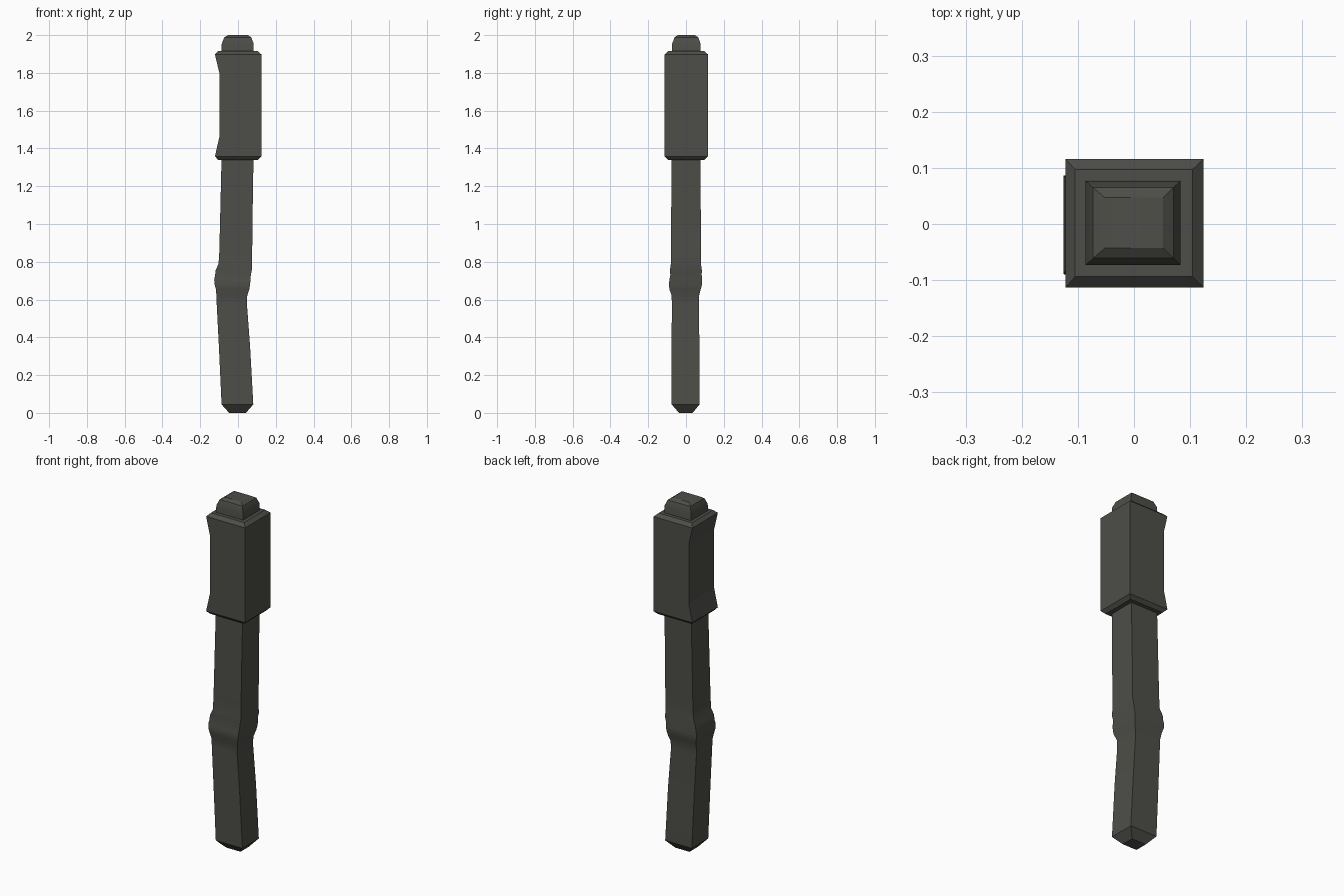
import bpy, bmesh

mat = bpy.data.materials.new("dark grey")
mat.diffuse_color = (0.075, 0.075, 0.065, 1)


def loft(name, rings, smooth=30):
    """Stack of rectangles: each ring is (z, x0, x1, y0, y1)."""
    bm = bmesh.new()
    loops = [[bm.verts.new(p) for p in ((x0, y0, z), (x1, y0, z), (x1, y1, z), (x0, y1, z))]
             for z, x0, x1, y0, y1 in rings]
    bm.faces.new(loops[0][::-1])
    bm.faces.new(loops[-1])
    for a, b in zip(loops, loops[1:]):
        for i in range(4):
            j = (i + 1) % 4
            bm.faces.new((a[i], a[j], b[j], b[i]))
    me = bpy.data.meshes.new(name)
    bm.to_mesh(me)
    bm.free()
    me.materials.append(mat)
    ob = bpy.data.objects.new(name, me)
    bpy.context.collection.objects.link(ob)
    if smooth:
        bpy.ops.object.select_all(action='DESELECT')
        ob.select_set(True)
        bpy.context.view_layer.objects.active = ob
        bpy.ops.object.shade_smooth_by_angle(angle=smooth * 3.14159 / 180)
    return ob


# bent shaft with a creased knee
loft("bent_shaft", [
    (0.00, -0.047, 0.042, -0.037, 0.035),
    (0.045, -0.087, 0.081, -0.076, 0.072),
    (0.35, -0.101, 0.064, -0.076, 0.071),
    (0.58, -0.113, 0.047, -0.075, 0.068),
    (0.62, -0.114, 0.049, -0.076, 0.069),
    (0.655, -0.117, 0.060, -0.088, 0.078),
    (0.68, -0.124, 0.064, -0.090, 0.085),
    (0.705, -0.126, 0.066, -0.088, 0.086),
    (0.73, -0.121, 0.068, -0.083, 0.083),
    (0.755, -0.118, 0.073, -0.085, 0.084),
    (0.79, -0.103, 0.075, -0.080, 0.079),
    (0.85, -0.099, 0.075, -0.080, 0.079),
    (1.10, -0.093, 0.078, -0.078, 0.078),
    (1.35, -0.087, 0.082, -0.076, 0.077)])

# block head, hollowed along its left side
yb = (-0.113, 0.116)
loft("block_head", [
    (1.34, -0.105, 0.106, -0.096, 0.099),
    (1.358, -0.122, 0.124, *yb),
    (1.46, -0.099, 0.124, *yb),
    (1.80, -0.099, 0.124, *yb),
    (1.898, -0.122, 0.124, *yb),
    (1.916, -0.105, 0.104, -0.094, 0.097)], smooth=0)

# bevelled end cap
loft("end_cap", [
    (1.90, -0.087, 0.083, -0.073, 0.078),
    (1.955, -0.086, 0.083, -0.073, 0.077),
    (1.988, -0.073, 0.070, -0.061, 0.065),
    (2.00, -0.052, 0.052, -0.043, 0.047)])
